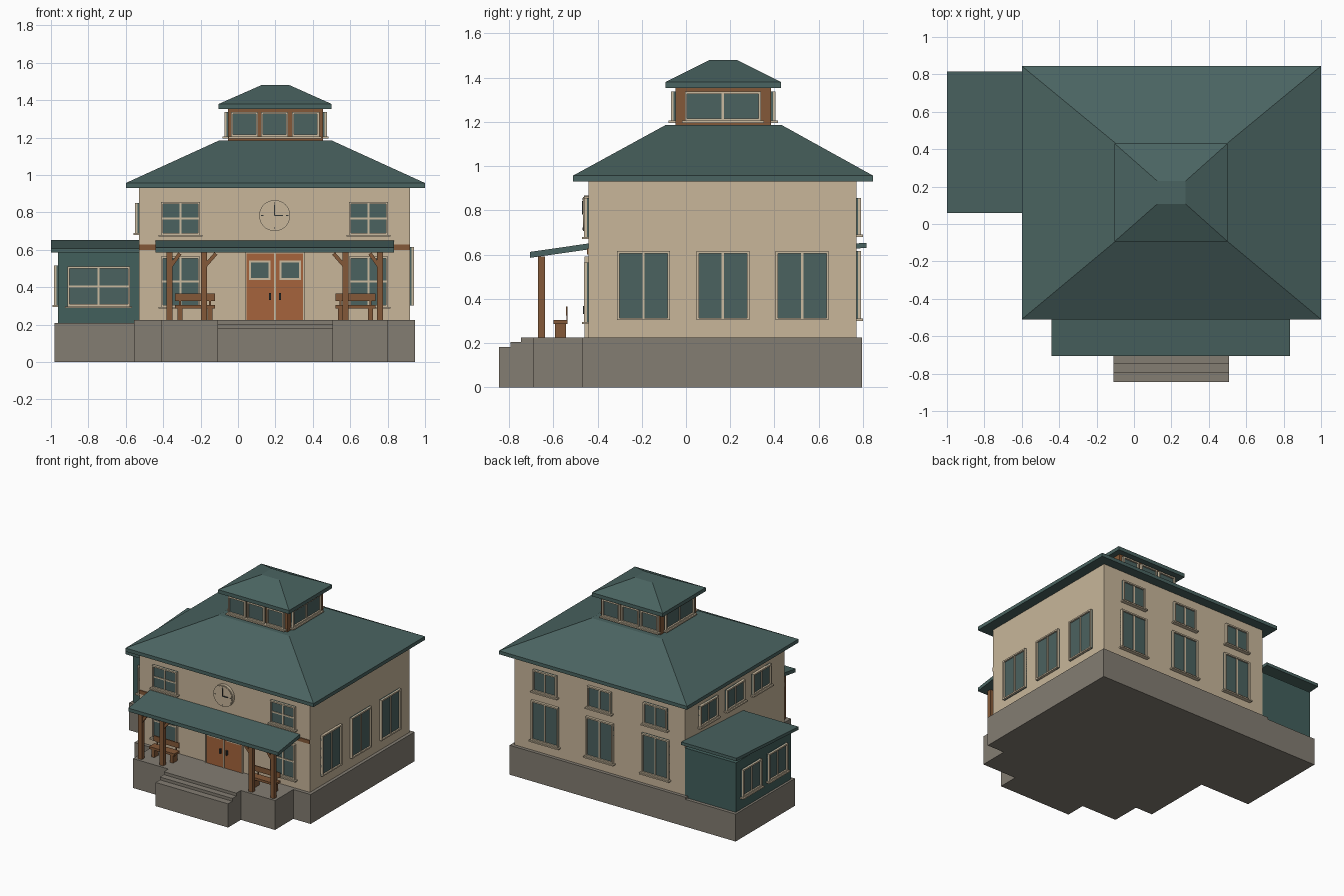
import bpy, bmesh, math
from mathutils import Matrix, Vector

cube = bpy.data.objects.get("Cube")
if cube:
    bpy.data.objects.remove(cube, do_unlink=True)


def material(name, r, g, b):
    lin = [((c / 255 + 0.055) / 1.055) ** 2.4 for c in (r, g, b)] + [1]
    m = bpy.data.materials.new(name)
    m.use_nodes = True
    m.diffuse_color = lin
    bsdf = m.node_tree.nodes["Principled BSDF"]
    bsdf.inputs["Base Color"].default_value = lin
    bsdf.inputs["Roughness"].default_value = 0.8
    return m


TAN = material("tan wall", 200, 182, 154)
TRIM = material("pale trim", 203, 187, 160)
STONE = material("grey stone", 131, 125, 114)
TEAL = material("teal roof", 74, 100, 97)
PANEL = material("teal wall", 66, 96, 92)
GLASS = material("teal glass", 75, 98, 96)
BROWN = material("brown timber", 132, 89, 56)
DOOR = material("orange wood", 166, 100, 60)
DARK = material("dark metal", 50, 54, 54)


def block(x0, x1, y0, y1, z0, z1, mat, rise=0, top=None):
    """Box part; rise lifts its back edge, top=(x0, x1, y0, y1) tapers it."""
    tx0, tx1, ty0, ty1 = top or (x0, x1, y0, y1)
    pts = [(x0, y0, z0), (x1, y0, z0), (x1, y1, z0 + rise), (x0, y1, z0 + rise),
           (tx0, ty0, z1), (tx1, ty0, z1), (tx1, ty1, z1 + rise), (tx0, ty1, z1 + rise)]
    return pts, mat


def build(name, parts, matrix=Matrix()):
    mats = list(dict.fromkeys(m for _, m in parts))
    bm = bmesh.new()
    for pts, mat in parts:
        v = [bm.verts.new(p) for p in pts]
        sides = [(v[i], v[(i + 1) % 4], v[(i + 1) % 4 + 4], v[i + 4]) for i in range(4)]
        for f in sides + [v[3::-1], v[4:]]:
            bm.faces.new(f).material_index = mats.index(mat)
    bmesh.ops.recalc_face_normals(bm, faces=bm.faces)
    mesh = bpy.data.meshes.new(name)
    bm.to_mesh(mesh)
    bm.free()
    for m in mats:
        mesh.materials.append(m)
    ob = bpy.data.objects.new(name, mesh)
    ob.matrix_world = matrix
    bpy.context.collection.objects.link(ob)
    return ob


def window(name, side, wall, centre, width, z0, z1, rows=1, cols=2, sill=True):
    """Framed window on a wall; side is front, right (+x), back or left (-x)."""
    angle = {"front": 0, "plus_x": 90, "back": 180, "minus_x": -90}[side]
    at = (centre, wall, 0) if side in ("front", "back") else (wall, centre, 0)
    w, t, d = width / 2, 0.011, 0.02
    p = [block(-w, w, -0.008, 0.002, z0, z1, GLASS),
         block(-w, -w + t, -d, 0, z0, z1, TRIM), block(w - t, w, -d, 0, z0, z1, TRIM),
         block(-w + t, w - t, -d, 0, z0, z0 + t, TRIM), block(-w + t, w - t, -d, 0, z1 - t, z1, TRIM)]
    for i in range(1, cols):
        x = -w + width * i / cols
        p.append(block(x - t / 2, x + t / 2, -0.014, 0, z0 + t, z1 - t, TRIM))
    for i in range(1, rows):
        z = z0 + (z1 - z0) * i / rows
        p.append(block(-w + t, w - t, -0.013, 0, z - t / 2, z + t / 2, TRIM))
    if sill:
        p.append(block(-w - 0.012, w + 0.012, -0.03, 0, z0 - 0.01, z0, TRIM))
    build(name, p, Matrix.Translation(at) @ Matrix.Rotation(math.radians(angle), 4, "Z"))


# Foundation, porch floor and steps
build("foundation", [
    block(-0.555, 0.945, -0.467, 0.796, 0, 0.226, STONE),
    block(-0.98, -0.555, 0.075, 0.796, 0, 0.21, STONE)])
build("porch_floor", [block(-0.41, 0.798, -0.69, -0.467, 0, 0.226, STONE)])
build("front_steps", [block(-0.11, 0.507, y - 0.055, y, 0, z, STONE)
                      for y, z in ((-0.69, 0.226), (-0.738, 0.204), (-0.79, 0.182))])

# Main body and roofs
build("main_walls", [block(-0.53, 0.92, -0.44, 0.77, 0.226, 0.935, TAN)])
build("front_band", [block(-0.53, 0.92, -0.447, -0.44, 0.6, 0.628, BROWN)])
build("main_roof", [
    block(-0.6, 1.0, -0.51, 0.845, 0.93, 0.957, TEAL),
    block(-0.6, 1.0, -0.51, 0.845, 0.957, 1.185, TEAL, top=(-0.1, 0.5, -0.093, 0.433))])
build("cupola_walls", [block(-0.053, 0.455, -0.048, 0.385, 1.18, 1.355, BROWN)])
build("cupola_roof", [
    block(-0.103, 0.5, -0.093, 0.43, 1.352, 1.38, TEAL),
    block(-0.103, 0.5, -0.093, 0.43, 1.38, 1.48, TEAL, top=(0.124, 0.276, 0.107, 0.23))])

# Side wing with a gently sloped roof
build("wing_walls", [block(-0.963, -0.53, 0.1, 0.77, 0.21, 0.59, PANEL, rise=0),
                     block(-0.963, -0.53, 0.1, 0.77, 0.59, 0.592, PANEL, rise=0.04)])
build("wing_roof", [block(-1.0, -0.53, 0.06, 0.815, 0.585, 0.608, TEAL, rise=0.045)])

# Windows
for x in (-0.307, 0.698):
    window("front_upper_window", "front", -0.44, x, 0.21, 0.68, 0.855, rows=2)
    window("front_lower_window", "front", -0.44, x, 0.21, 0.295, 0.565, rows=2)
for x in (-0.285, 0.19, 0.655):
    window("back_upper_window", "back", 0.77, x, 0.2, 0.69, 0.855)
    window("back_lower_window", "back", 0.77, x, 0.23, 0.31, 0.615)
for y in (-0.192, 0.167, 0.525):
    window("side_tall_window", "plus_x", 0.92, y, 0.24, 0.303, 0.615, sill=False)
for y in (-0.15, 0.17, 0.495):
    window("side_upper_window", "minus_x", -0.53, y, 0.22, 0.69, 0.85)
window("wing_front_window", "front", 0.1, -0.745, 0.335, 0.298, 0.512, rows=2)
for y in (0.275, 0.59):
    window("wing_side_window", "minus_x", -0.963, y, 0.23, 0.305, 0.515)
for x in (0.034, 0.196, 0.362):
    window("cupola_front_window", "front", -0.048, x, 0.145, 1.205, 1.337, cols=1)
    window("cupola_back_window", "back", 0.385, x, 0.145, 1.205, 1.337, cols=1)
for side, wall in (("plus_x", 0.455), ("minus_x", -0.053)):
    window("cupola_side_window", side, wall, 0.167, 0.345, 1.205, 1.337)

# Double door
doors = [block(0.045, 0.35, -0.452, -0.44, 0.226, 0.58, DOOR),
         block(0.193, 0.202, -0.458, -0.44, 0.226, 0.58, TRIM),
         block(0.04, 0.355, -0.458, -0.44, 0.58, 0.59, TRIM)]
for s in (-1, 1):
    c = 0.1975 + s * 0.081
    h = 0.1975 + s * 0.027
    j = 0.1975 + s * 0.155
    doors += [block(c - 0.057, c + 0.057, -0.457, -0.45, 0.438, 0.542, TRIM),
              block(c - 0.047, c + 0.047, -0.46, -0.45, 0.448, 0.532, GLASS),
              block(h - 0.005, h + 0.005, -0.465, -0.45, 0.332, 0.368, DARK),
              block(j - 0.004, j + 0.004, -0.458, -0.44, 0.226, 0.58, TRIM)]
build("double_door", doors)

# Wall clock: disc, rim, hands and ticks
CX, CZ = 0.196, 0.783


def clock_disc(name, radius, depth, mat):
    bpy.ops.mesh.primitive_cylinder_add(vertices=32, radius=radius, depth=depth,
                                        location=(CX, -0.44 - depth / 2, CZ),
                                        rotation=(math.pi / 2, 0, 0))
    ob = bpy.context.object
    ob.name = name
    ob.data.materials.append(mat)
    bpy.ops.object.shade_smooth_by_angle()


clock_disc("clock_rim", 0.083, 0.022, TRIM)
clock_disc("clock_face", 0.077, 0.025, TAN)
marks = [block(-0.003, 0.003, -0.471, -0.464, 0, 0.058, DARK),
         block(0, 0.045, -0.471, -0.464, -0.003, 0.003, DARK)]
for dx, dz in ((1, 0), (-1, 0), (0, 1), (0, -1)):
    x, z = dx * 0.067, dz * 0.067
    a, b = 0.002 + 0.004 * abs(dx), 0.002 + 0.004 * abs(dz)
    marks.append(block(x - a, x + a, -0.468, -0.464, z - b, z + b, DARK))
build("clock_hands", marks, Matrix.Translation((CX, 0, CZ)))

# Porch roof, posts and diagonal braces
build("porch_roof", [block(-0.44, 0.835, -0.705, -0.44, 0.585, 0.612, TEAL, rise=0.038)])
for x, s, reach in ((-0.366, 1, 0.055), (-0.183, 1, 0.065), (0.576, -1, 0.065), (0.76, -1, 0.055)):
    build("porch_post", [block(x - 0.016, x + 0.016, -0.67, -0.638, 0.226, 0.592, BROWN)])
    a, b = Vector((x + s * 0.008, 0, 0.515)), Vector((x + s * reach, 0, 0.58))
    n = (b - a).normalized()
    side = Vector((-n.z, 0, n.x)) * 0.01
    ring = [a - side, a + side, b + side, b - side]
    pts = [(p.x, y, p.z) for y in (-0.664, -0.644) for p in ring]
    build("porch_brace", [(pts, BROWN)])

# Benches
for x in (-0.23, 0.628):
    parts = [block(x - 0.108, x + 0.108, -0.6, -0.535, 0.286, 0.304, BROWN),
             block(x - 0.108, x + 0.108, -0.543, -0.535, 0.325, 0.366, BROWN)]
    for s in (-0.08, 0.08):
        parts += [block(x + s - 0.013, x + s + 0.013, -0.593, -0.542, 0.226, 0.286, BROWN),
                  block(x + s - 0.005, x + s + 0.005, -0.541, -0.536, 0.304, 0.325, BROWN)]
    build("bench", parts)
